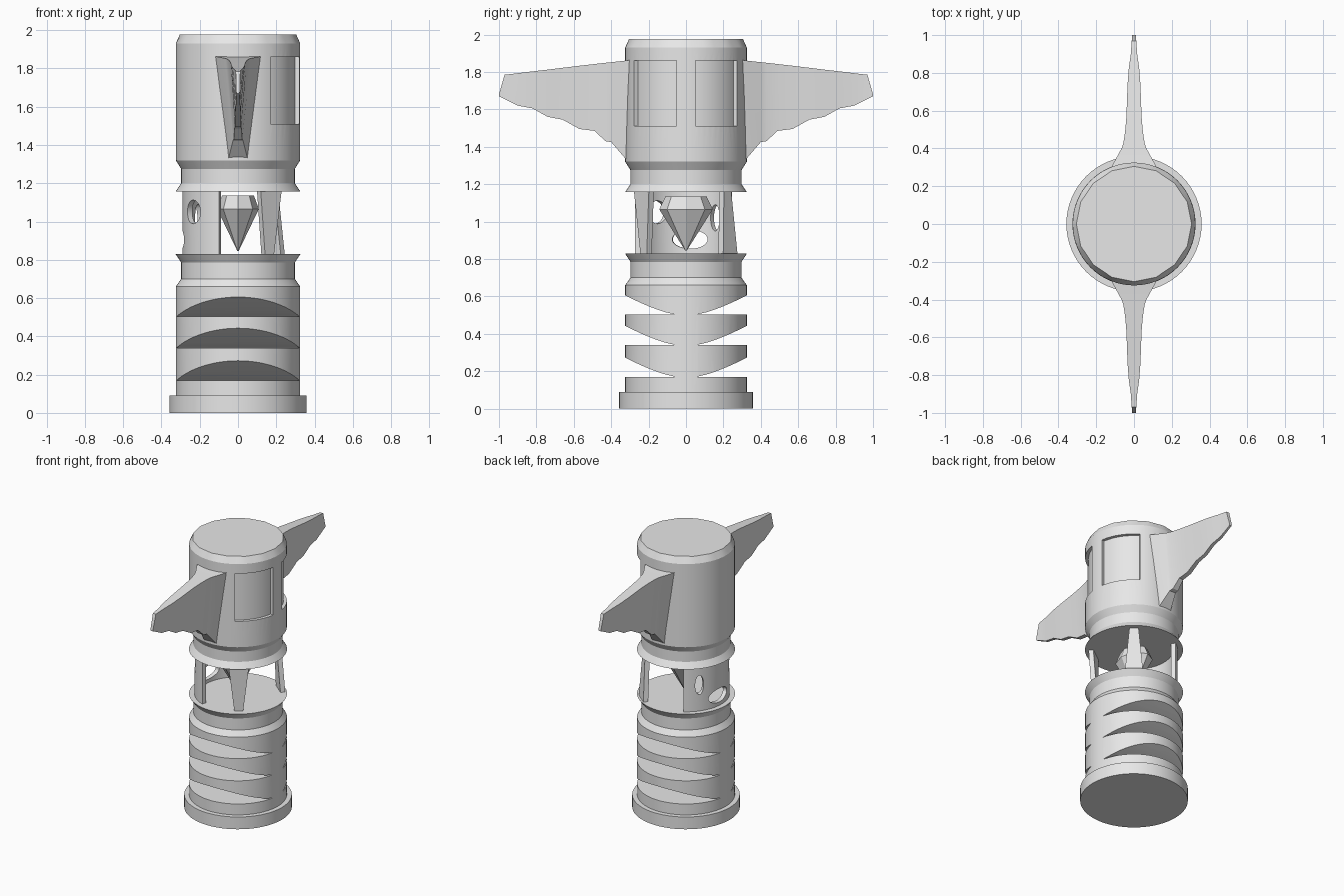
import bpy, bmesh, math
from mathutils import Matrix, Vector

cube = bpy.data.objects.get("Cube")
if cube:
    bpy.data.objects.remove(cube, do_unlink=True)

grey = bpy.data.materials.new("light_grey")
grey.use_nodes = True
grey.diffuse_color = (0.8, 0.8, 0.8, 1)
grey.node_tree.nodes["Principled BSDF"].inputs["Base Color"].default_value = (0.8, 0.8, 0.8, 1)


def shade(ob):
    bpy.ops.object.select_all(action='DESELECT')
    ob.select_set(True)
    bpy.context.view_layer.objects.active = ob
    bpy.ops.object.shade_smooth_by_angle(angle=math.radians(25))


def loft(name, rings):
    """Skin a list of equal-length closed rings and cap both ends."""
    bm = bmesh.new()
    rows = [[bm.verts.new(p) for p in ring] for ring in rings]
    n = len(rows[0])
    for a, b in zip(rows, rows[1:]):
        for i in range(n):
            j = (i + 1) % n
            bm.faces.new((a[i], a[j], b[j], b[i]))
    bm.faces.new(rows[0])
    bm.faces.new(rows[-1])
    bmesh.ops.recalc_face_normals(bm, faces=bm.faces)
    me = bpy.data.meshes.new(name)
    bm.to_mesh(me)
    bm.free()
    ob = bpy.data.objects.new(name, me)
    bpy.context.collection.objects.link(ob)
    me.materials.append(grey)
    shade(ob)
    return ob


def circle(r, z, n=64, sx=1.0, facets=0):
    pts = []
    for i in range(n):
        a = 2 * math.pi * i / n
        k = r
        if facets:  # pull the points onto a coarser polygon
            s = 2 * math.pi / facets
            k = r * math.cos(s / 2) / math.cos(a % s - s / 2)
        pts.append((k * sx * math.cos(a), k * math.sin(a), z))
    return pts


def turned(ang, pts):
    """Rotate points about the vertical axis by an angle in degrees."""
    rot = Matrix.Rotation(math.radians(ang), 3, 'Z')
    return [rot @ Vector(p) for p in pts]


def arc_block(name, a0, a1, r0, r1, z0, z1, n=24):
    """Curved wall between two angles, radii and heights."""
    section = [(r0, 0, z0), (r1, 0, z0), (r1, 0, z1), (r0, 0, z1)]
    return loft(name, [turned(a0 + (a1 - a0) * i / n, section) for i in range(n + 1)])


def cut(target, cutters):
    for c in cutters:
        c.hide_render = True
        m = target.modifiers.new("cut", 'BOOLEAN')
        m.operation, m.solver, m.object = 'DIFFERENCE', 'EXACT', c
        bpy.ops.object.select_all(action='DESELECT')
        target.select_set(True)
        bpy.context.view_layer.objects.active = target
        bpy.ops.object.modifier_apply(modifier=m.name)
        bpy.data.objects.remove(c, do_unlink=True)
    shade(target)


# Base disc
loft("base_disc", [circle(0.358, 0), circle(0.358, 0.09)])

# Handle with neck and flared lip, cut by three wedge slots front and back
handle = loft("handle", [circle(r, z) for r, z in (
    (0.325, 0.08), (0.325, 0.66), (0.297, 0.70), (0.297, 0.785), (0.326, 0.83))])
slots = []
for side in (-1, 1):
    for z0 in (0.17, 0.34, 0.503):
        prof = [(0.06, z0), (0.40, z0)]
        for i in range(9):
            t = 1.27 - i * 0.155
            prof.append((0.06 + 0.268 * t, z0 + 0.002 + 0.102 * t ** 1.35))
        slots.append(loft("slot_cutter", [[(x, side * y, z) for y, z in prof] for x in (-0.5, 0.5)]))
cut(handle, slots)

# Head with flared collar and faceted cap, two recessed panels on one side
head = loft("head", [circle(r, z) for r, z in (
    (0.326, 1.157), (0.297, 1.20), (0.297, 1.275), (0.325, 1.32), (0.325, 1.93))]
    + [circle(0.305, 1.976, facets=16)])
cut(head, [arc_block("panel_cutter", a0, a1, 0.302, 0.4, 1.51, 1.86)
           for a0, a1 in ((-58.5, -9), (9, 57))])

# Curved window wall with three oval holes
wall = arc_block("window_wall", 122, 250, 0.26, 0.29, 0.82, 1.165, 40)
holes = []
for ang, z, w, h in ((216, 1.05, 0.058, 0.062), (175, 0.905, 0.095, 0.05), (143, 1.02, 0.03, 0.07)):
    oval = [(w * math.cos(k * math.pi / 16), z + h * math.sin(k * math.pi / 16)) for k in range(32)]
    holes.append(loft("hole_cutter", [turned(ang, [(x, y, v) for y, v in oval]) for x in (0.18, 0.4)]))
cut(wall, holes)

# Two tapered struts, one widening upward and one widening downward
for name, ang, r_low, r_high, w_low, w_high in (
        ("front_strut", -54, 0.265, 0.28, 0.028, 0.068),
        ("back_strut", 50, 0.295, 0.275, 0.06, 0.03)):
    loft(name, [turned(ang, [(r - 0.018, -w, z), (r + 0.015, -w, z), (r + 0.015, w, z), (r - 0.018, w, z)])
                for r, w, z in ((r_low, w_low, 0.82), (r_high, w_high, 1.165))])

# Floating faceted gem
loft("gem", [circle(r, z, 8, 0.76) for r, z in ((0.004, 0.845), (0.143, 1.065), (0.11, 1.135))])

# Wings: y, top height, bottom height, half thickness at top and bottom
stations = (
    (0.27, 1.868, 1.32, 0.128, 0.058), (0.31, 1.862, 1.32, 0.115, 0.052),
    (0.40, 1.852, 1.425, 0.066, 0.026), (0.43, 1.849, 1.43, 0.056, 0.022),
    (0.49, 1.842, 1.485, 0.047, 0.018), (0.57, 1.833, 1.495, 0.040, 0.016),
    (0.66, 1.822, 1.545, 0.037, 0.014), (0.74, 1.812, 1.56, 0.034, 0.013),
    (0.82, 1.803, 1.605, 0.028, 0.012), (0.90, 1.793, 1.62, 0.017, 0.010),
    (0.97, 1.785, 1.655, 0.012, 0.008), (1.0, 1.68, 1.67, 0.010, 0.008))
for name, s in (("front_wing", -1), ("back_wing", 1)):
    loft(name, [[(-t, s * y, zt), (t, s * y, zt), (b, s * y, zb), (-b, s * y, zb)]
                for y, zt, zb, t, b in stations])
